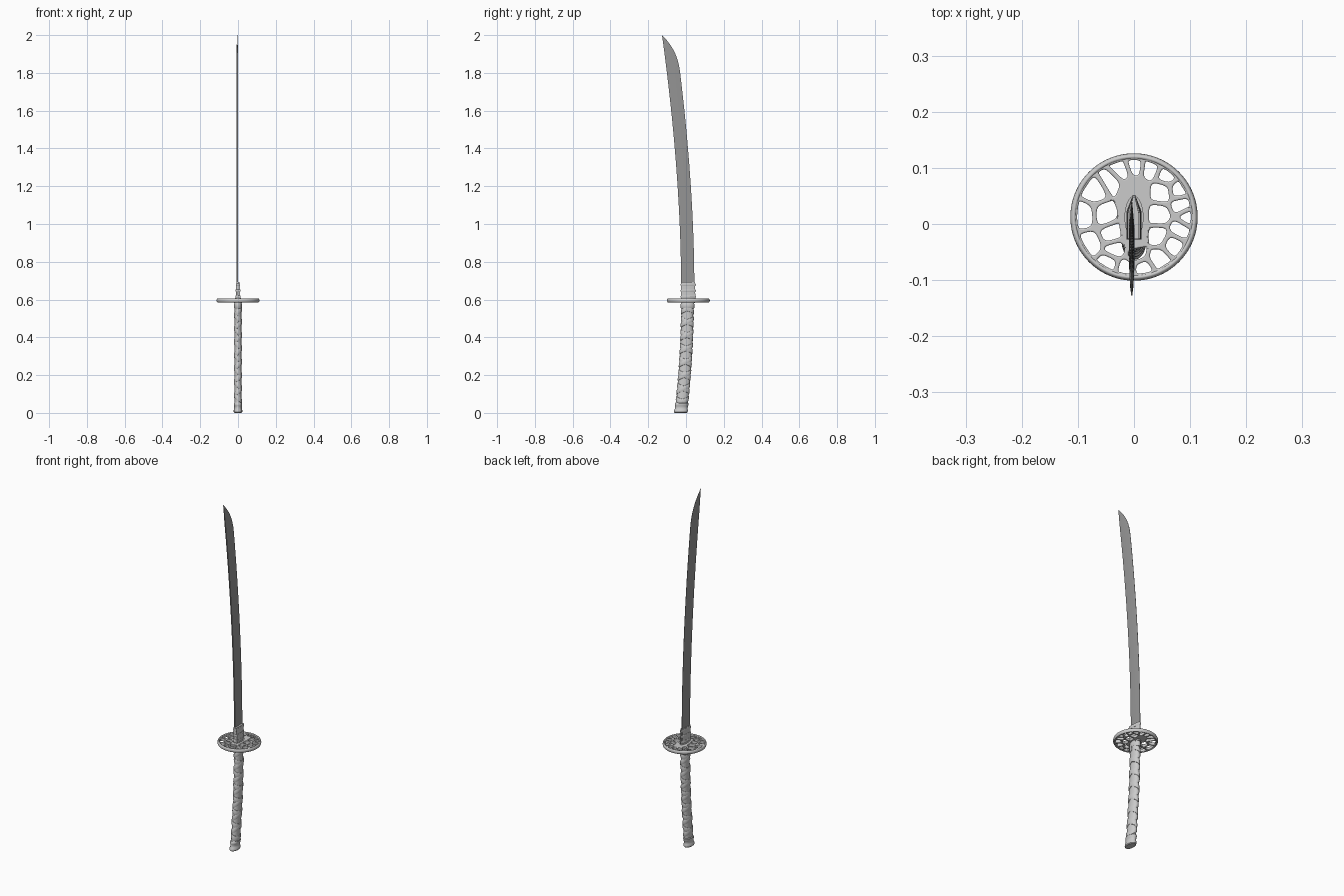
import bpy, bmesh, math
from mathutils import Vector

if "Cube" in bpy.data.objects:
    bpy.data.objects.remove(bpy.data.objects["Cube"])

TAU = 2 * math.pi


def finish(name, bm, angle=35):
    bmesh.ops.recalc_face_normals(bm, faces=bm.faces)
    me = bpy.data.meshes.new(name)
    bm.to_mesh(me)
    bm.free()
    ob = bpy.data.objects.new(name, me)
    bpy.context.collection.objects.link(ob)
    bpy.ops.object.select_all(action='DESELECT')
    bpy.context.view_layer.objects.active = ob
    ob.select_set(True)
    if angle:
        bpy.ops.object.shade_smooth_by_angle(angle=math.radians(angle))
    return ob


def loft(name, rings, angle=35):
    """Skin a list of equal-length closed rings and cap both ends."""
    bm = bmesh.new()
    vs = [[bm.verts.new(p) for p in r] for r in rings]
    n = len(rings[0])
    for a, b in zip(vs, vs[1:]):
        for i in range(n):
            j = (i + 1) % n
            bm.faces.new((a[i], a[j], b[j], b[i]))
    bm.faces.new(vs[0])
    bm.faces.new(vs[-1])
    return finish(name, bm, angle)


def grip_y(z):
    return 0.008 - 0.036 * (max(0, 0.6 - z) / 0.6) ** 2


def oval(z, rx, ry, cy=None, n=32):
    cy = grip_y(z) if cy is None else cy
    return [(rx * math.cos(TAU * i / n), cy + ry * math.sin(TAU * i / n), z) for i in range(n)]


# Blade: flat spine on -y, ridge line, sharp edge on +y, curved point
blade = []
zs = [0.62 + 1.18 * i / 24 for i in range(25)] + [1.8 + 0.2 * math.sin(math.pi / 2 * i / 14) for i in range(1, 15)]
for z in zs:
    t = max(0, (z - 0.69) / 1.31)
    spine = -0.026 - 0.101 * t ** 1.8
    k = max(0, (z - 1.8) / 0.2)
    w = max(0.0008, 0.07 * (1 - k ** 2.5))
    h = 0.0045 * max(0.3, 1 - k ** 3)
    blade.append([(-0.004 + x * h, spine + f * w, z) for x, f in
                  ((-0.7, 0), (0.7, 0), (1, 0.35), (0.1, 1), (-0.1, 1), (-1, 0.35))])
steel = bpy.data.materials.new("dark_steel")
steel.diffuse_color = (0.3, 0.3, 0.3, 1)
steel.use_nodes = True
steel.node_tree.nodes["Principled BSDF"].inputs["Base Color"].default_value = steel.diffuse_color
loft("blade", blade, 12).data.materials.append(steel)


# Blade collar: house-shaped sleeve with raised bands
def house(z, w, y0, y1):
    return [(-w, y0, z), (w, y0, z), (w, y1 - 0.03, z), (0.002, y1, z), (-0.002, y1, z), (-w, y1 - 0.03, z)]


loft("blade_collar", [house(0.60, 0.012, -0.025, 0.05), house(0.692, 0.009, -0.027, 0.047)], 20)
for i, z in enumerate((0.608, 0.64, 0.672)):
    w = 0.0135 - (z - 0.608) * 0.035
    loft(f"collar_band_{i}", [house(z, w - 0.001, -0.026, 0.05), house(z + 0.003, w, -0.028, 0.052),
                              house(z + 0.011, w, -0.028, 0.052), house(z + 0.014, w - 0.001, -0.026, 0.05)], 20)

# Guard: openwork web of rounded cells around a solid core
S = 1 / 560
GC = Vector((0, 7))
holes = [Vector(p) for p in (
    (1, 58), (16, 56), (33, 49), (28, 32), (45, 34), (48, 19), (54, 7), (46, -6), (39, -20),
    (25, 9), (24, -12), (24, -34), (9, -44), (-9, -44), (-25, -40), (-18, -25), (-44, -20),
    (-50, 8), (-29, 9), (-22, -10), (-38, 34), (-23, 43), (-13, 53), (3, -30))]
core = [Vector(p) for p in ((0, 34), (0, 22), (0, 8), (0, -6), (0, -14))]


def clip(poly, n, d):
    """Keep the part of a polygon where p.n <= d."""
    out = []
    for a, b in zip(poly, poly[1:] + poly[:1]):
        da, db = a.dot(n) - d, b.dot(n) - d
        if da <= 0:
            out.append(a)
        if da * db < 0:
            out.append(a.lerp(b, da / (da - db)))
    return out


def cell(seed):
    poly = [GC + 57 * Vector((math.cos(TAU * i / 28), math.sin(TAU * i / 28))) for i in range(28)]
    for o in holes + core:
        if o != seed:
            n = (o - seed).normalized()
            gap = 2.5 if o in core else 2.2
            poly = clip(poly, n, (o + seed).dot(n) / 2 - gap)
    for r in (0.2, 0.25, 0.25):
        poly = [a.lerp(b, f) for a, b in zip(poly, poly[1:] + poly[:1]) for f in (r, 1 - r)]
    clean = []
    for p in poly:
        if not clean or (p - clean[-1]).length > 0.4:
            clean.append(p)
    if len(clean) > 1 and (clean[0] - clean[-1]).length < 0.4:
        clean.pop()
    return clean


bm = bmesh.new()
outlines = [[GC + 61 * Vector((math.cos(TAU * i / 96), math.sin(TAU * i / 96))) for i in range(96)]]
outlines += [c for c in map(cell, holes) if len(c) > 4]
for loop in outlines:
    vs = [bm.verts.new((p.x * S, p.y * S, 0.587)) for p in loop]
    for a, b in zip(vs, vs[1:] + vs[:1]):
        bm.edges.new((a, b))
bmesh.ops.triangle_fill(bm, use_beauty=True, use_dissolve=False, edges=bm.edges[:], normal=(0, 0, 1))
bmesh.ops.recalc_face_normals(bm, faces=bm.faces)
if sum(f.normal.z for f in bm.faces) < 0:
    bmesh.ops.reverse_faces(bm, faces=bm.faces[:])
top = bmesh.ops.extrude_face_region(bm, geom=bm.faces[:], use_keep_orig=True)["geom"]
bmesh.ops.translate(bm, vec=(0, 0, 0.017), verts=[v for v in top if isinstance(v, bmesh.types.BMVert)])
web = finish("guard_web", bm, 50)
bev = web.modifiers.new("soft_edges", 'BEVEL')
bev.width = 0.0026
bev.segments = 3
bev.limit_method = 'ANGLE'
bev.angle_limit = math.radians(60)
bev.use_clamp_overlap = False

# Guard rim
bpy.ops.mesh.primitive_torus_add(major_radius=0.1075, minor_radius=0.006, major_segments=96,
                                 minor_segments=14, location=(0, GC.y * S, 0.5955))
rim = bpy.context.object
rim.name = "guard_rim"
rim.scale.z = 1.75
bpy.ops.object.shade_smooth()

# Oval spacers above and below the guard
for name, z, rx, ry in (("upper_spacer", 0.601, 0.017, 0.038), ("lower_spacer", 0.581, 0.020, 0.036)):
    loft(name, [oval(z, rx, ry, 0.012), oval(z + 0.006, rx, ry, 0.012)])


# Handle: oval core, end collar and flared pommel
def turned(name, profile):
    loft(name, [oval(z, rx, ry) for z, rx, ry in profile])


turned("handle_core", [(0.03 + 0.545 * i / 20, 0.0178, 0.031) for i in range(21)])
turned("handle_collar", [(0.553, 0.019, 0.034), (0.556, 0.021, 0.036), (0.577, 0.021, 0.036), (0.582, 0.019, 0.034)])
turned("pommel", [(0, 0.019, 0.033), (0.004, 0.0225, 0.0365), (0.016, 0.0225, 0.0365), (0.02, 0.020, 0.034),
                  (0.036, 0.020, 0.034), (0.039, 0.022, 0.036), (0.05, 0.022, 0.036), (0.054, 0.019, 0.033)])

# Wrap: two mirrored flat cords spiralling up the handle, crossing on the flat sides
PITCH, TURNS, N = 0.0705, 7, 32
for name, sgn in (("wrap_left", 1), ("wrap_right", -1)):
    rings = []
    for i in range(TURNS * N + 1):
        a = TAU * i / N
        z = 0.059 + PITCH * i / N
        c, s = math.cos(a), math.sin(a) * sgn
        lift = 0.0006 * c * c * (1 if sgn > 0 else 0)
        ring = []
        for dz, r in ((-0.0145, -0.002), (-0.0135, 0.0015), (-0.008, 0.0032), (0.008, 0.0032),
                      (0.0135, 0.0015), (0.0145, -0.002)):
            zz = min(0.558, max(0.05, z + dz))
            r += lift if r > 0 else 0
            ring.append(((0.0178 + r) * c, grip_y(zz) + (0.031 + r) * s, zz))
        rings.append(ring)
    loft(name, rings, 40)
